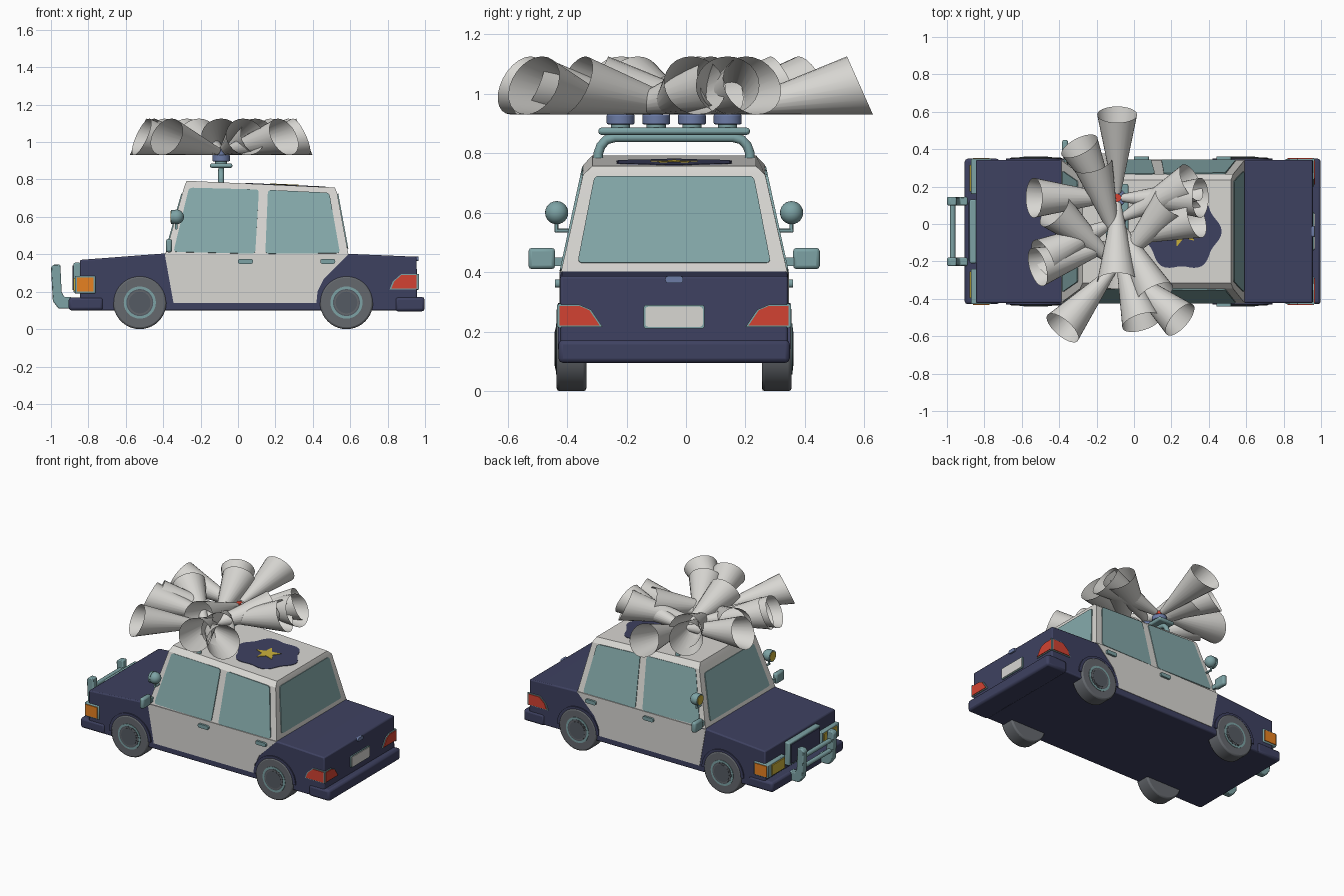
import bpy, bmesh, math
from mathutils import Vector, Matrix

if "Cube" in bpy.data.objects:
    bpy.data.objects.remove(bpy.data.objects["Cube"])

CY = -0.04  # the car body sits a little off centre in y


def mat(name, r, g, b):
    m = bpy.data.materials.new(name)
    m.diffuse_color = (r, g, b, 1)
    m.use_nodes = True
    m.node_tree.nodes["Principled BSDF"].inputs["Base Color"].default_value = m.diffuse_color
    return m


WHITE = mat("white", .69, .68, .65)
NAVY = mat("navy", .048, .053, .118)
GLASS = mat("window_teal", .235, .40, .405)
TRIM = mat("trim_teal", .205, .365, .375)
RED = mat("red", .65, .055, .032)
ORANGE = mat("orange", .80, .22, .015)
YELLOW = mat("yellow", .60, .44, .045)
TYRE = mat("tyre_grey", .13, .14, .155)
HUB = mat("hub_grey", .09, .105, .125)
BLUE = mat("lamp_blue", .15, .20, .38)


def finish(name, bm, m, recalc=True):
    if recalc:
        bmesh.ops.recalc_face_normals(bm, faces=bm.faces)
    me = bpy.data.meshes.new(name)
    bm.to_mesh(me)
    bm.free()
    me.materials.append(m)
    ob = bpy.data.objects.new(name, me)
    bpy.context.collection.objects.link(ob)
    return ob


def bevel(ob, width, segs=2):
    b = ob.modifiers.new("bevel", 'BEVEL')
    b.width, b.segments, b.limit_method = width, segs, 'ANGLE'
    return ob


def rounded(pts, r):
    out = []
    for i, p in enumerate(pts):
        a = p + (pts[i - 1] - p).normalized() * r
        b = p + (pts[(i + 1) % len(pts)] - p).normalized() * r
        for k in range(5):
            t = k / 4
            out.append(a * (1 - t) ** 2 + p * 2 * t * (1 - t) + b * t * t)
    return out


def plate(name, pts, out, m, r=0.0, grow=1.0):
    """Flat outline pushed out along a vector, optional round corners."""
    pts = [Vector(p) for p in pts]
    c = sum(pts, Vector()) / len(pts)
    pts = [c + (p - c) * grow for p in pts]
    if r:
        pts = rounded(pts, r)
    bm = bmesh.new()
    f = bm.faces.new([bm.verts.new(p) for p in pts])
    g = bmesh.ops.extrude_face_region(bm, geom=[f])["geom"]
    bmesh.ops.translate(bm, vec=Vector(out), verts=[v for v in g if isinstance(v, bmesh.types.BMVert)])
    bm.normal_update()
    if len([q for q in bm.faces if len(q.verts) == len(pts)]) < 2 and len(pts) != 4:
        bm.faces.new([v for v in f.verts])
    return finish(name, bm, m)


def box(name, x0, x1, y0, y1, z0, z1, m, bev=0.0):
    ob = plate(name, [(x0, y0, z0), (x1, y0, z0), (x1, y1, z0), (x0, y1, z0)], (0, 0, z1 - z0), m)
    return bevel(ob, bev) if bev else ob


def cyl(name, c, rad, depth, axis, m, segs=32, bev=0.0):
    bm = bmesh.new()
    bmesh.ops.create_cone(bm, cap_ends=True, segments=segs, radius1=rad, radius2=rad, depth=depth)
    q = Vector((0, 0, 1)).rotation_difference(Vector(axis))
    bm.transform(Matrix.Translation(c) @ q.to_matrix().to_4x4())
    ob = finish(name, bm, m)
    return bevel(ob, bev) if bev else ob


# lower body and bumpers
hull = [(-.845, .1), (-.845, .37), (-.385, .405), (.6, .402), (.955, .387), (.958, .1)]
bevel(plate("lower_body", [(x, -.383, z) for x, z in hull], (0, .766, 0), NAVY), .008)
box("front_bumper", -.905, -.72, -.389, .389, .1, .17, NAVY, .015)
box("rear_bumper", .84, .998, -.389, .389, .095, .172, NAVY, .015)

# tapered cabin with a chamfered roof edge
bm = bmesh.new()
rings = []
for xf, xr, zf, zr, h in [(-.392, .592, .39, .39, .383), (-.288, .530, .76, .728, .306), (-.275, .518, .793, .757, .275)]:
    rings.append([bm.verts.new(p) for p in [(xf, -h, zf), (xr, -h, zr), (xr, h, zr), (xf, h, zf)]])
for a, b in zip(rings, rings[1:]):
    for i in range(4):
        j = (i + 1) % 4
        bm.faces.new([a[i], a[j], b[j], b[i]])
bm.faces.new(rings[0])
bm.faces.new(rings[2])
finish("cabin", bm, WHITE)


def side_y(z):
    return .383 - (z - .39) * .077 / .355


# front and rear windscreens
for name, x0, slope, sx in (("windscreen", -.392, .281, -1), ("rear_window", .592, -.183, 1)):
    pts = [(x0 + slope * (z - .39) - sx * .004, y, z) for y, z in [(-.325, .43), (.325, .43), (.268, .722), (-.268, .722)]]
    plate(name, pts, (sx * .009, 0, .002), GLASS, .018)

doors = [(-.392, .402), (-.345, .14), (.42, .14), (.425, .2), (.46, .27), (.592, .402)]
tail_side = [(.82, .217), (.835, .255), (.875, .29), (.958, .29), (.958, .217)]
tail_rear = [(.25, .22), (.385, .22), (.385, .287), (.32, .287), (.285, .272)]
for s in (1, -1):
    tag = "left" if s < 0 else "right"
    # doors, side windows and handles
    plate("door_panel_" + tag, [(x, s * .38, z) for x, z in doors], (0, s * .006, 0), WHITE)
    for nm, w in (("front", [(-.345, .412), (-.262, .755), (.112, .745), (.092, .402)]),
                  ("back", [(.146, .402), (.160, .743), (.488, .728), (.545, .405)])):
        plate(f"{nm}_window_{tag}", [(x, s * (side_y(z) - .003), z) for x, z in w], (0, s * .008, .0015), GLASS, .02)
    for x in (.04, .48):
        plate("door_handle_" + tag, [(x + a, s * .38, .362 + b) for a, b in [(-.04, -.013), (.04, -.013), (.04, .013), (-.04, .013)]],
              (0, s * .02, 0), TRIM, .012)
    # wheels with arches
    for wx in (-.525, .58):
        arch = [(wx + .16 * math.cos(t), s * .37, .142 + .155 * math.sin(t)) for t in [math.pi * k / 24 for k in range(25)]]
        plate("wheel_arch_" + tag, arch, (0, s * .021, 0), NAVY)
        cyl("tyre_" + tag, (wx, s * .345, .142), .142, .1, (0, 1, 0), TYRE, 40, .01)
        cyl("wheel_ring_" + tag, (wx, s * .392, .142), .086, .012, (0, 1, 0), TRIM)
        cyl("wheel_gap_" + tag, (wx, s * .3935, .142), .072, .012, (0, 1, 0), HUB)
        cyl("wheel_rim_" + tag, (wx, s * .3945, .142), .066, .012, (0, 1, 0), TYRE)
        cyl("wheel_cap_" + tag, (wx, s * .396, .142), .058, .012, (0, 1, 0), HUB)
    # tail lamps wrapping the corner
    for grow, m, d, nm in ((1.14, TRIM, .008, "tail_frame"), (1, RED, .013, "tail_lamp")):
        plate(nm + "_side_" + tag, [(x, s * .38, z) for x, z in tail_side], (0, s * d, 0), m, 0, grow)
        plate(nm + "_rear_" + tag, [(.955, s * y, z) for y, z in tail_rear], (d, 0, 0), m, 0, grow)
    # headlamps with orange corner lamps
    y0, y1 = sorted((s * .2, s * .389))
    box("headlamp_frame_" + tag, -.872, -.762, y0, y1, .19, .285, TRIM, .006)
    a, b = sorted((s * .215, s * .355))
    box("headlamp_" + tag, -.88, -.868, a, b, .203, .273, YELLOW)
    a, b = sorted((s * .38, s * .394))
    box("corner_lamp_" + tag, -.862, -.772, a, b, .2, .275, ORANGE)
    # wing mirrors
    a, b = sorted((s * .4, s * .49))
    box("wing_mirror_" + tag, -.385, -.352, a, b, .41, .482, TRIM, .012)
    a, b = sorted((s * .365, s * .41))
    box("mirror_arm_" + tag, -.375, -.358, a, b, .42, .45, TRIM)
    # spotlights: half ball with a yellow face
    bm = bmesh.new()
    bmesh.ops.create_uvsphere(bm, u_segments=24, v_segments=12, radius=.039)
    bmesh.ops.translate(bm, verts=bm.verts, vec=(-.328, s * .395, .6))
    cut = bmesh.ops.bisect_plane(bm, geom=bm.verts[:] + bm.edges[:] + bm.faces[:], plane_co=(-.348, 0, 0),
                                 plane_no=(-1, 0, 0), clear_outer=True)["geom_cut"]
    bmesh.ops.edgeloop_fill(bm, edges=[e for e in cut if isinstance(e, bmesh.types.BMEdge)])
    finish("spotlight_" + tag, bm, TRIM)
    cyl("spotlight_rim_" + tag, (-.35, s * .395, .6), .038, .014, (1, 0, 0), TRIM)
    cyl("spotlight_face_" + tag, (-.354, s * .395, .6), .031, .012, (1, 0, 0), YELLOW)
    cyl("spotlight_stem_" + tag, (-.33, s * .395, .555), .007, .04, (0, 0, 1), TRIM, 12)
    cyl("spotlight_arm_" + tag, (-.33, s * .365, .54), .007, .07, (0, 1, 0), TRIM, 12)
    # bull bar uprights
    prof = [(-.89, .11), (-.96, .11), (-.99, .15), (-1.0, .33), (-.985, .345), (-.95, .345), (-.943, .2), (-.93, .172), (-.89, .172)]
    bevel(plate("bull_bar_upright_" + tag, [(x, s * .162 - .022, z) for x, z in prof], (0, .044, 0), TRIM), .006)

for z in (.21, .28):
    cyl("bull_bar_rail", (-.97, 0, z), .015, .31, (0, 1, 0), TRIM, 16)

# grille, number plate and boot handle
box("grille_frame", -.88, -.84, -.17, .17, .195, .355, TRIM, .008)
box("grille_panel", -.886, -.87, -.155, .155, .21, .34, NAVY)
for nm, h, w, d, m in (("plate_frame", .04, .103, .008, TRIM), ("number_plate", .034, .097, .012, WHITE)):
    plate(nm, [(.955, -w, .25 - h), (.955, w, .25 - h), (.955, w, .25 + h), (.955, -w, .25 + h)], (d, 0, 0), m, .012)
plate("boot_handle", [(.95, -.03, .363), (.95, .03, .363), (.95, .03, .387), (.95, -.03, .387)], (.016, 0, 0), BLUE, .012)


# roof emblem with star
def roof_pt(x, y):
    return (x, y, .793 - (x + .275) * .0454 - .002)


def ring(n, rad):
    out = []
    for k in range(n):
        t = 2 * math.pi * k / n
        out.append(roof_pt(.255 - rad(k, t) * math.cos(t), rad(k, t) * math.sin(t)))
    return out


plate("roof_emblem", ring(60, lambda k, t: .2 + .014 * math.cos(6 * t)), (0, 0, .005), NAVY)
plate("roof_star", ring(10, lambda k, t: .036 if k % 2 else .085), (0, 0, .008), YELLOW)

# light bar on a bent tube
cu = bpy.data.curves.new("light_bar_hoop", 'CURVE')
cu.dimensions, cu.bevel_depth, cu.bevel_resolution = '3D', .016, 4
half = [(.255, .775), (.255, .80), (.246, .825), (.228, .845), (.2, .853)]
path = [(-y, z) for y, z in half] + half[::-1]
sp = cu.splines.new('POLY')
sp.points.add(len(path) - 1)
for p, (y, z) in zip(sp.points, path):
    p.co = (-.09, y, z, 1)
cu.materials.append(TRIM)
bpy.context.collection.objects.link(bpy.data.objects.new("light_bar_hoop", cu))
box("light_bar", -.15, -.03, -.255, .255, .862, .886, TRIM, .01)

# four lamps, each throwing four light cones at right angles
for ly, turn in ((.18, 0), (.06, 27), (-.06, 17), (-.18, 49)):
    cyl("lamp_base", (-.09, ly, .89), .032, .02, (0, 0, 1), TRIM)
    cyl("lamp_disc", (-.09, ly, .914), .047, .034, (0, 0, 1), BLUE, 32, .005)
    cyl("lamp_bulb", (-.09, ly, .945), .022, .04, (0, 0, 1), RED if ly > .1 else BLUE, 16)
    for q in range(4):
        bm = bmesh.new()
        loops = []
        for dist, z, rad in ((.03, .951, .021), (.445, 1.028, .107)):
            tilt = math.radians(24)
            loops.append([bm.verts.new((dist - rad * math.sin(t) * math.sin(tilt), rad * math.cos(t),
                                        z + rad * math.sin(t) * math.cos(tilt)))
                          for t in [2 * math.pi * k / 24 for k in range(24)]])
        a, b = loops
        for k in range(24):
            bm.faces.new([a[k - 1], a[k], b[k], b[k - 1]])
        bm.transform(Matrix.Translation((-.09, ly, 0)) @ Matrix.Rotation(math.radians(turn + 90 * q), 4, 'Z'))
        finish("light_cone", bm, WHITE)

# shift into place and smooth the round parts
for ob in bpy.context.scene.objects:
    ob.location.y += CY
    if ob.type == 'MESH':
        ob.select_set(True)
        bpy.context.view_layer.objects.active = ob
bpy.ops.object.shade_smooth_by_angle(angle=math.radians(30))
